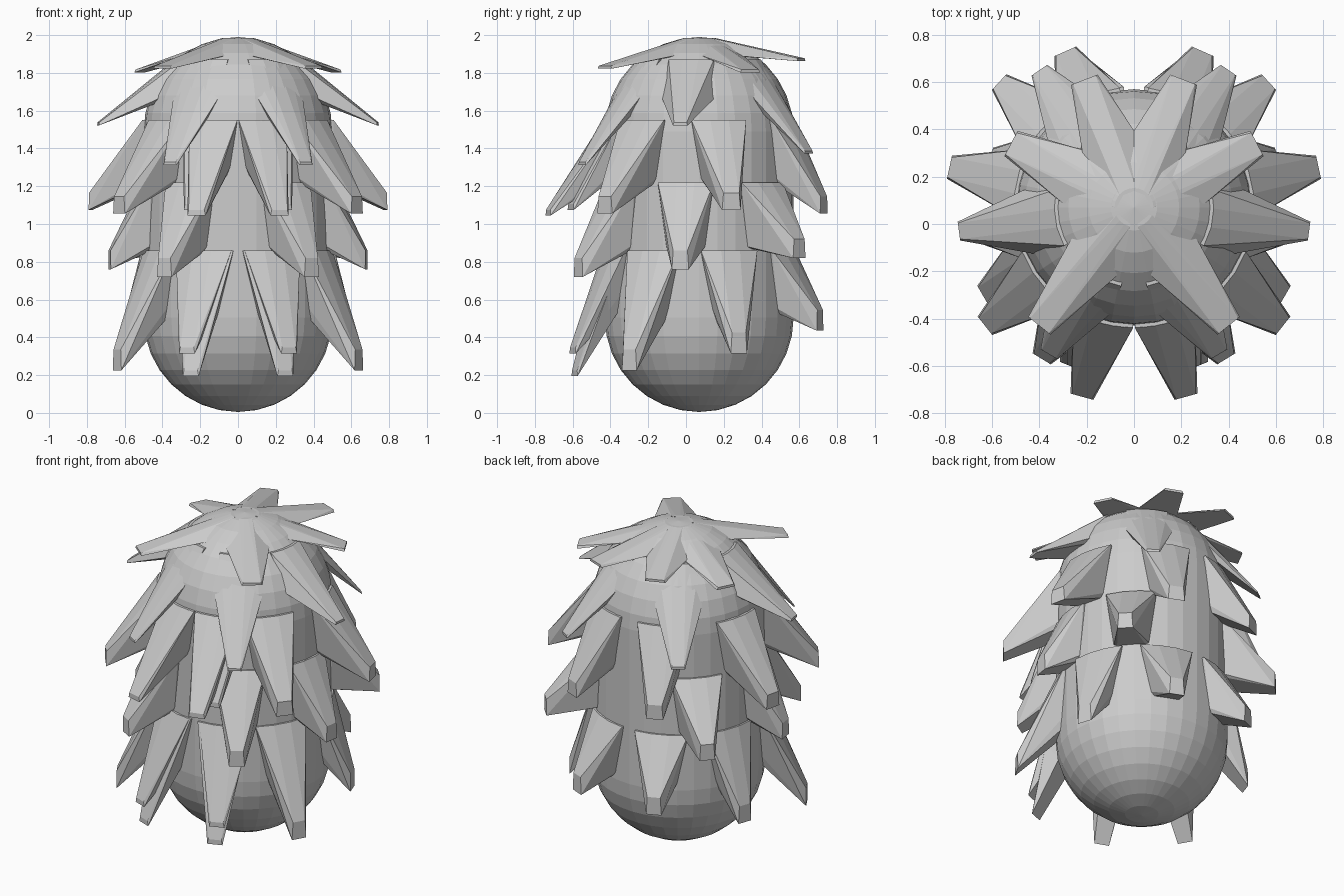
import bpy, bmesh, math
from mathutils import Vector

if "Cube" in bpy.data.objects:
    bpy.data.objects.remove(bpy.data.objects["Cube"])

CY, R, ZLO, ZHI = 0.07, 0.5, 0.505, 1.49   # body axis offset, radius, cap centres


def finish(bm, name):
    bmesh.ops.recalc_face_normals(bm, faces=bm.faces)
    me = bpy.data.meshes.new(name)
    bm.to_mesh(me)
    bm.free()
    ob = bpy.data.objects.new(name, me)
    bpy.context.collection.objects.link(ob)
    return ob


def shell_radius(z, off):
    # radius of the capsule at height z, slightly inflated
    dz = max(0, z - ZHI)
    return math.sqrt(max(0.0, R * R - dz * dz)) + off


# capsule body, lathed from a half profile
bm = bmesh.new()
N = 8
prof = [(R * math.cos(a), ZLO + R * math.sin(a))
        for a in [-math.pi / 2 + i * math.pi / 2 / N for i in range(N + 1)]]
prof += [(R * math.cos(a), ZHI + R * math.sin(a))
         for a in [i * math.pi / 2 / N for i in range(N + 1)]]
vs = [bm.verts.new((r, CY, z)) for r, z in prof]
es = [bm.edges.new(p) for p in zip(vs, vs[1:])]
bmesh.ops.spin(bm, geom=vs + es, cent=(0, CY, 0), axis=(0, 0, 1),
               angle=2 * math.pi, steps=32, use_merge=True)
bmesh.ops.remove_doubles(bm, verts=bm.verts, dist=1e-4)
finish(bm, "body")


def tuft(bm, tip, top, low, half, narrow, w, h):
    # convex spike: curved root on the body tapering to a small end
    tip = Vector(tip)
    d = Vector((tip.x, tip.y - CY, 0)).normalized()
    az = math.atan2(d.y, d.x)
    side = Vector((-d.y, d.x, 0)) * w / 2
    pts = []
    for z, spread, off in ((top, half, 0.012), (low, half * narrow, 0.0)):
        r = shell_radius(z, off)
        for k in (-1, -0.33, 0.33, 1):
            a = az + k * math.radians(spread)
            for rr in (r, r * 0.88):
                pts.append((rr * math.cos(a), CY + rr * math.sin(a), z))
    for s in (-1, 1):
        pts.append(tip + side * s * 0.85 + Vector((0, 0, h / 2)))
        pts.append(tip + side * s - Vector((0, 0, h / 2)))
    nv = [bm.verts.new(p) for p in pts]
    res = bmesh.ops.convex_hull(bm, input=nv)
    junk = {v for v in res["geom_interior"] + res["geom_unused"]
            if isinstance(v, bmesh.types.BMVert)}
    if junk:
        bmesh.ops.delete(bm, geom=list(junk), context='VERTS')


# layers: name, root top z, root low z, half angle, low narrowing, tip width, tip height, tips
layers = [
    ("crown_tufts", 1.985, 1.89, 27, 0.9, 0.12, 0.015,
     [(0.21, 0.61, 1.87), (0.52, 0.34, 1.81), (0.40, -0.43, 1.83)]),
    ("upper_tufts", 1.87, 1.66, 21, 0.8, 0.08, 0.015,
     [(0.74, -0.03, 1.53), (0.36, -0.55, 1.32), (0.40, 0.65, 1.38)]),
    ("shoulder_tufts", 1.55, 1.24, 17, 0.65, 0.10, 0.09,
     [(0.78, 0.24, 1.12), (0.63, -0.43, 1.10), (0.29, 0.73, 1.10)]),
    ("shoulder_front_blades", 1.55, 1.30, 15, 0.7, 0.10, 0.03,
     [(0.22, -0.73, 1.06), (0.24, -0.61, 1.09)]),
    ("middle_tufts", 1.22, 0.88, 17, 0.7, 0.09, 0.10,
     [(0.39, -0.57, 0.77), (0.68, -0.03, 0.81), (0.57, 0.60, 0.87)]),
    ("lower_tufts", 0.86, 0.55, 18, 0.6, 0.09, 0.11,
     [(0.64, -0.30, 0.28), (0.61, 0.28, 0.37), (0.27, 0.71, 0.49)]),
    ("lower_front_blades", 0.86, 0.62, 18, 0.6, 0.09, 0.03,
     [(0.25, -0.59, 0.21), (0.27, -0.60, 0.33)]),
]
for name, top, low, half, narrow, w, h, tips in layers:
    bm = bmesh.new()
    for x, y, z in tips:
        for s in (1, -1):          # mirrored left and right
            tuft(bm, (s * x, y, z), top, low, half, narrow, w, h)
    bmesh.ops.dissolve_limit(bm, angle_limit=math.radians(1),
                             verts=bm.verts, edges=bm.edges)
    finish(bm, name)
